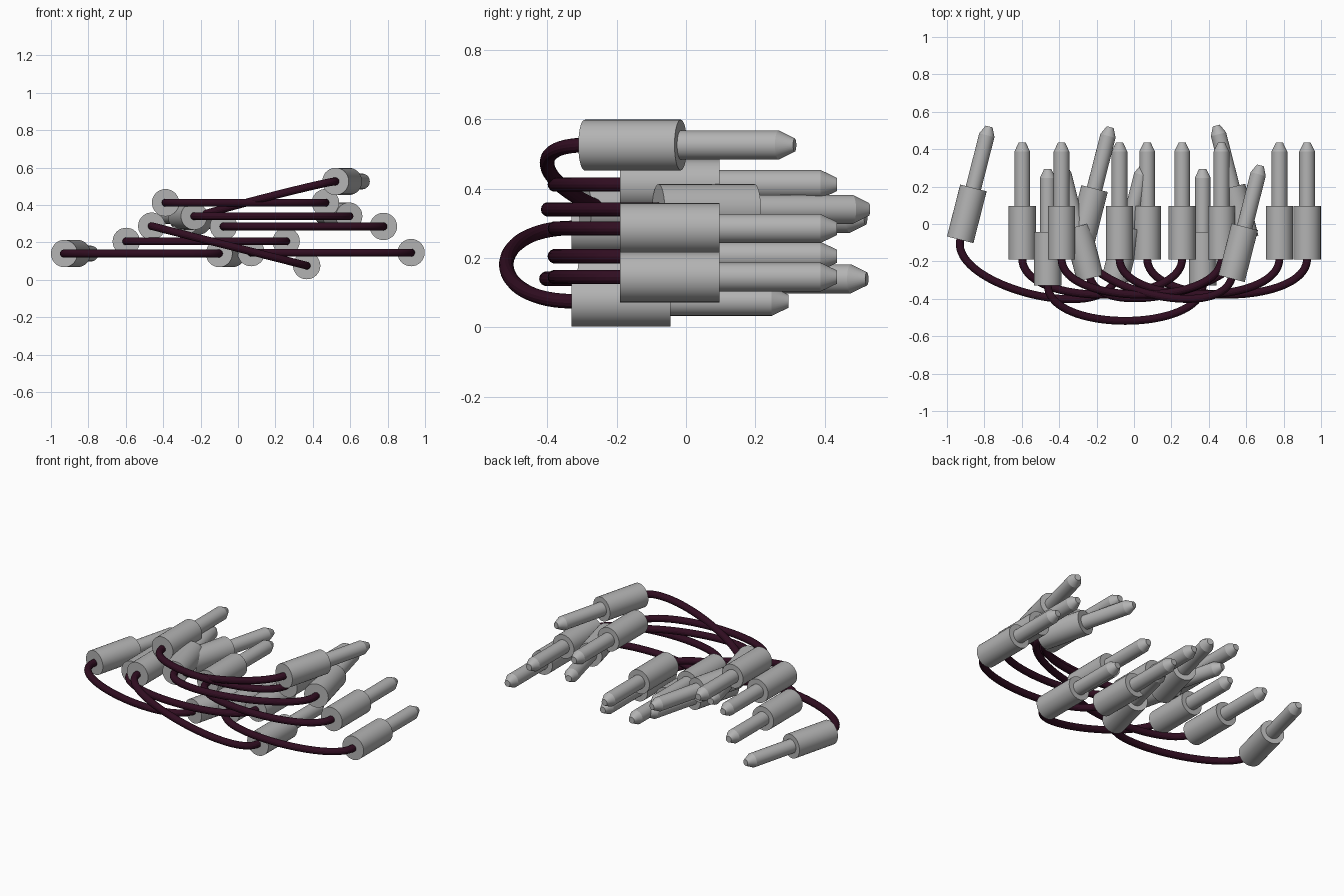
import bpy, bmesh, math

if "Cube" in bpy.data.objects:
    bpy.data.objects.remove(bpy.data.objects["Cube"])

HALF = 0.4275          # half the distance between the two plugs of one cable
TILT = math.radians(14.3)


def material(name, color):
    m = bpy.data.materials.new(name)
    m.diffuse_color = (*color, 1)
    m.use_nodes = True
    m.node_tree.nodes["Principled BSDF"].inputs["Base Color"].default_value = m.diffuse_color
    return m


metal = material("light grey", (0.45, 0.45, 0.45))
rubber = material("dark plum", (0.030, 0.004, 0.015))


def smooth(obj):
    bpy.ops.object.select_all(action='DESELECT')
    obj.select_set(True)
    bpy.context.view_layer.objects.active = obj
    bpy.ops.object.shade_smooth_by_angle(angle=math.radians(25))


# plug: profile (radius, y) turned around the y axis, cable end at y = 0
def plug_mesh(sides=32):
    profile = [(0.073, 0), (0.073, 0.286), (0.042, 0.286), (0.042, 0.577), (0.019, 0.625)]
    bm = bmesh.new()
    rings = [[bm.verts.new((r * math.cos(2 * math.pi * i / sides), y,
                            r * math.sin(2 * math.pi * i / sides)))
              for i in range(sides)] for r, y in profile]
    for a, b in zip(rings, rings[1:]):
        for i in range(sides):
            j = (i + 1) % sides
            bm.faces.new((a[i], a[j], b[j], b[i]))
    bm.faces.new(rings[0])
    bm.faces.new(rings[-1])
    bmesh.ops.recalc_face_normals(bm, faces=bm.faces)
    me = bpy.data.meshes.new("plug")
    bm.to_mesh(me)
    bm.free()
    me.materials.append(metal)
    return me


# cable: round bevelled curve sagging toward -y between the plugs
def cable_mesh():
    cu = bpy.data.curves.new("cable_path", 'CURVE')
    cu.dimensions = '3D'
    cu.bevel_depth = 0.021
    cu.bevel_resolution = 5
    cu.resolution_u = 40
    sp = cu.splines.new('BEZIER')
    sp.bezier_points.add(1)
    for p, x in zip(sp.bezier_points, (-HALF, HALF)):
        p.handle_left_type = p.handle_right_type = 'FREE'
        p.co = (x, 0.005, 0)
        p.handle_left = p.handle_right = (x, -0.252, 0)
    tmp = bpy.data.objects.new("cable_path", cu)
    bpy.context.collection.objects.link(tmp)
    dg = bpy.context.evaluated_depsgraph_get()
    me = bpy.data.meshes.new_from_object(tmp.evaluated_get(dg))
    bpy.data.objects.remove(tmp)
    me.materials.clear()
    me.materials.append(rubber)
    return me


plug, cable = plug_mesh(), cable_mesh()

# each patch cable: centre, slope (about y), turn (about z)
patch_cables = [
    ((-0.515, -0.19, 0.14), 0, -TILT),
    ((-0.170, -0.19, 0.205), 0, 0),
    ((0.040, -0.19, 0.412), 0, 0),
    ((-0.047, -0.33, 0.181), TILT, 0),
    ((0.180, -0.185, 0.34), 0, TILT),
    ((0.120, -0.19, 0.42), -TILT, -TILT),
    ((0.350, -0.19, 0.285), 0, 0),
    ((0.498, -0.19, 0.145), 0, 0),
]

for n, (loc, slope, turn) in enumerate(patch_cables, 1):
    cord = bpy.data.objects.new(f"cable_{n}", cable)
    cord.location = loc
    cord.rotation_euler = (0, slope, turn)
    bpy.context.collection.objects.link(cord)
    for side, x in (("left", -HALF), ("right", HALF)):
        p = bpy.data.objects.new(f"plug_{n}_{side}", plug)
        p.parent = cord
        p.location = (x, 0, 0)
        bpy.context.collection.objects.link(p)
    if n == 1:
        smooth(cord)
        smooth(p)
